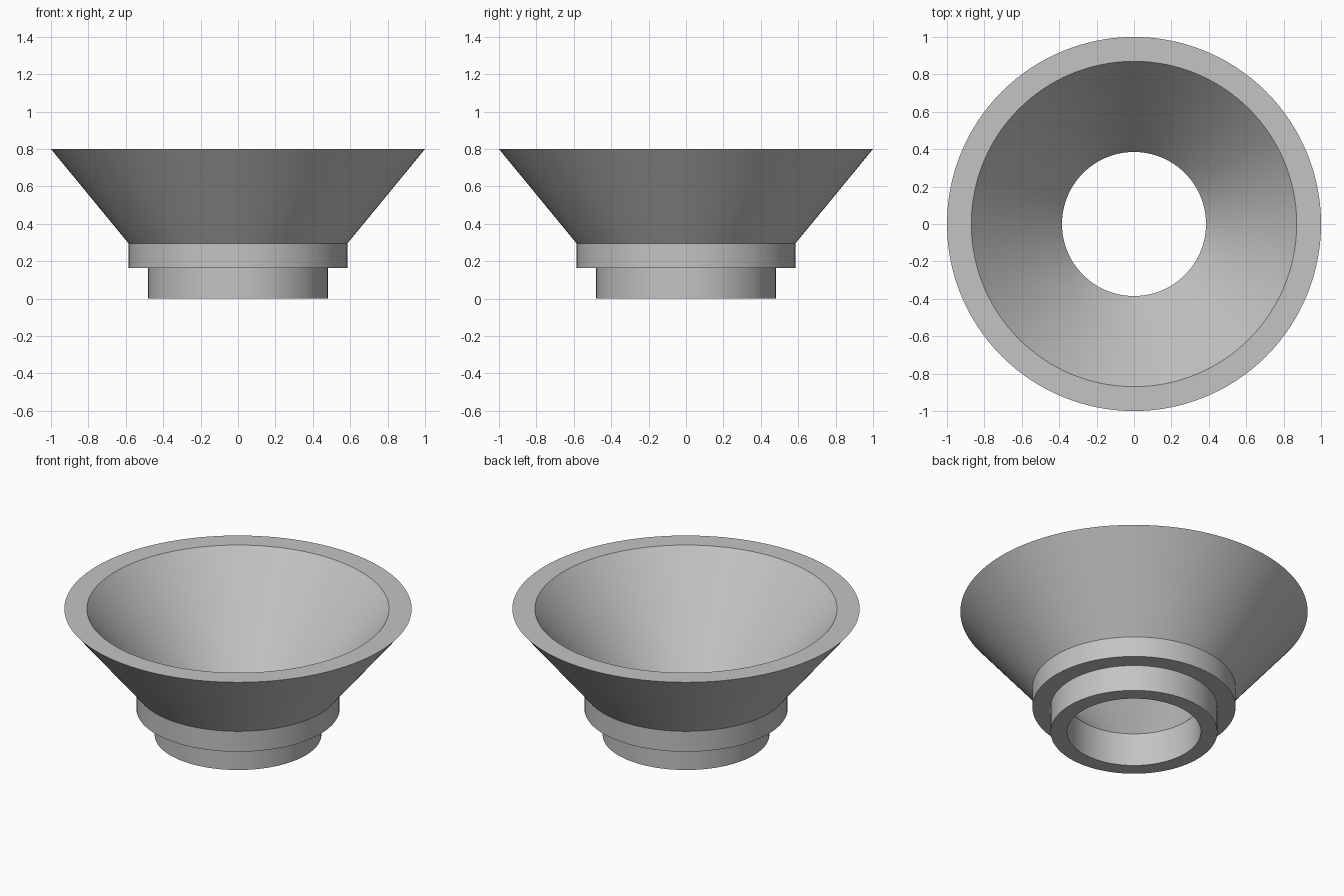
import bpy
import bmesh
import math

SEGMENTS = 128

cube = bpy.data.objects.get("Cube")
if cube:
    bpy.data.objects.remove(cube, do_unlink=True)

# Plain grey finish
grey = bpy.data.materials.new("light_grey")
grey.use_nodes = True
colour = (0.55, 0.55, 0.55, 1)
grey.diffuse_color = colour
grey.node_tree.nodes["Principled BSDF"].inputs["Base Color"].default_value = colour

# Wall cross-section as (radius, height): spigot, collar, flared cone, rim, bore
profile = [
    (0.385, 0), (0.48, 0), (0.48, 0.165), (0.585, 0.165),
    (0.585, 0.295), (1, 0.8), (0.87, 0.8), (0.385, 0.21),
]


def revolve(name, points, material):
    """Turn a closed wall section around the z axis into a solid ring."""
    bm = bmesh.new()
    verts = [bm.verts.new((r, 0, z)) for r, z in points]
    edges = [bm.edges.new((a, b)) for a, b in zip(verts, verts[1:] + verts[:1])]
    bmesh.ops.spin(bm, geom=verts + edges, cent=(0, 0, 0), axis=(0, 0, 1),
                   angle=math.tau, steps=SEGMENTS, use_merge=False)
    bmesh.ops.remove_doubles(bm, verts=bm.verts, dist=0.0001)
    bmesh.ops.recalc_face_normals(bm, faces=bm.faces)
    mesh = bpy.data.meshes.new(name)
    bm.to_mesh(mesh)
    bm.free()
    mesh.materials.append(material)
    obj = bpy.data.objects.new(name, mesh)
    bpy.context.collection.objects.link(obj)
    return obj


# Funnel with stepped neck, smooth around and crisp at the steps
funnel = revolve("funnel", profile, grey)
bpy.ops.object.select_all(action="DESELECT")
funnel.select_set(True)
bpy.context.view_layer.objects.active = funnel
bpy.ops.object.shade_smooth_by_angle(angle=math.radians(30))
